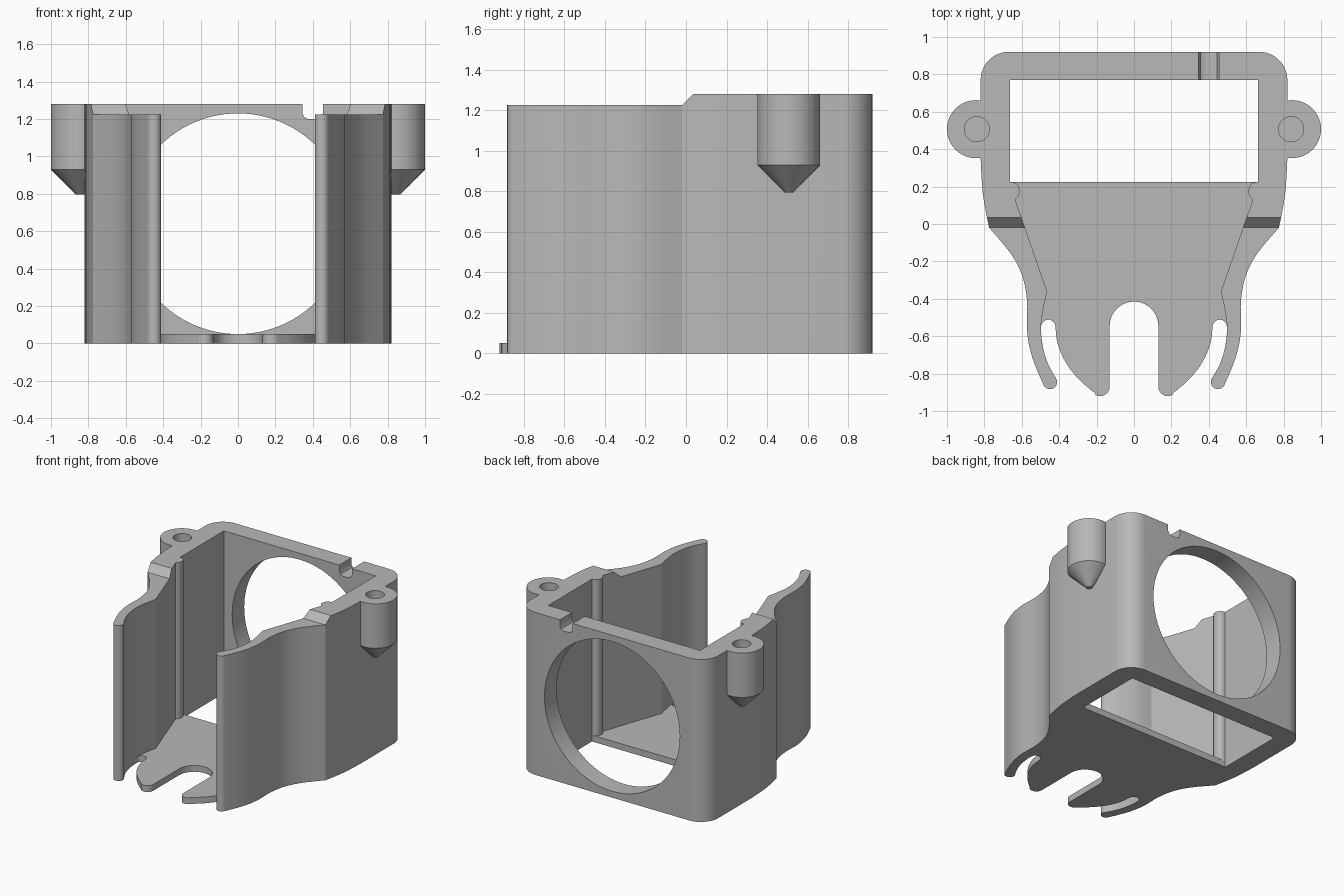
import bpy, bmesh
from math import sin, cos, pi, radians
from mathutils import Vector, Matrix

cube = bpy.data.objects.get("Cube")
if cube:
    bpy.data.objects.remove(cube, do_unlink=True)

grey = bpy.data.materials.new("plain grey plastic")
grey.use_nodes = True
colour = (0.48, 0.48, 0.48, 1)
grey.diffuse_color = colour
grey.node_tree.nodes["Principled BSDF"].inputs["Base Color"].default_value = colour


def arc(cx, cy, r, start, end, n=10):
    angles = [radians(start + (end - start) * i / n) for i in range(n + 1)]
    return [(cx + r * cos(a), cy + r * sin(a)) for a in angles]


def smooth_path(points, n=5):
    """Catmull-Rom curve through the points."""
    p = [Vector(q) for q in [points[0], *points, points[-1]]]
    out = []
    for a, b, c, d in zip(p, p[1:], p[2:], p[3:]):
        for i in range(n):
            t = i / n
            v = 0.5 * (2 * b + (c - a) * t + (2 * a - 5 * b + 4 * c - d) * t * t
                       + (3 * b - a - 3 * c + d) * t ** 3)
            out.append(tuple(v))
    return out + [points[-1]]


def mirrored(half):
    return half + [(-x, y) for x, y in reversed(half)]


def make_object(name, bm):
    bmesh.ops.remove_doubles(bm, verts=bm.verts, dist=0.0005)
    bmesh.ops.recalc_face_normals(bm, faces=bm.faces)
    mesh = bpy.data.meshes.new(name)
    bm.to_mesh(mesh)
    bm.free()
    mesh.materials.append(grey)
    obj = bpy.data.objects.new(name, mesh)
    bpy.context.collection.objects.link(obj)
    return obj


def prism(name, outline, low, high, axis="Z"):
    """Extrude an outline along Z (x, y), Y (x, z) or X (y, z)."""
    place = {"Z": lambda a, b: (a, b, low), "Y": lambda a, b: (a, low, b),
             "X": lambda a, b: (low, a, b)}[axis]
    step = {"Z": (0, 0, 1), "Y": (0, 1, 0), "X": (1, 0, 0)}[axis]
    bm = bmesh.new()
    face = bm.faces.new([bm.verts.new(place(a, b)) for a, b in outline])
    new = bmesh.ops.extrude_face_region(bm, geom=[face])["geom"]
    verts = [g for g in new if isinstance(g, bmesh.types.BMVert)]
    bmesh.ops.translate(bm, verts=verts, vec=Vector(step) * (high - low))
    return make_object(name, bm)


def lathe(name, x, y, profile, sides=48):
    """Stack of rings given as (radius, height), capped at both ends."""
    bm = bmesh.new()
    rings = [[bm.verts.new((x + r * cos(2 * pi * i / sides),
                            y + r * sin(2 * pi * i / sides), z))
              for i in range(sides)] for r, z in profile]
    for lower, upper in zip(rings, rings[1:]):
        for i in range(sides):
            j = (i + 1) % sides
            bm.faces.new((lower[i], lower[j], upper[j], upper[i]))
    bm.faces.new(rings[0])
    bm.faces.new(rings[-1])
    return make_object(name, bm)


def combine(target, tool, operation):
    tool.hide_render = True
    mod = target.modifiers.new(operation.lower(), "BOOLEAN")
    mod.operation, mod.object, mod.solver = operation, tool, "EXACT"
    bpy.context.view_layer.objects.active = target
    bpy.ops.object.modifier_apply(modifier=mod.name)
    bpy.data.objects.remove(tool, do_unlink=True)


# Wall: back corner, flared side, curved arm, rounded tip, then back up inside
outer = arc(0.67, 0.77, 0.15, 90, 0, 12)
outer += smooth_path([(0.82, 0.35), (0.808, 0.16), (0.775, -0.02)])
outer += smooth_path([(0.775, -0.02), (0.665, -0.15), (0.6, -0.27), (0.572, -0.41),
                      (0.572, -0.57), (0.545, -0.71), (0.484, -0.86)])
tip = arc(0.449, -0.845, 0.038, -25, -205, 10)
inner = smooth_path([(0.415, -0.829), (0.463, -0.74), (0.49, -0.64), (0.497, -0.545),
                     (0.484, -0.45), (0.465, -0.36)])
rib = smooth_path([(0.635, 0.13), (0.615, 0.155), (0.614, 0.19), (0.63, 0.217),
                   (0.662, 0.225)], 4)
wall = mirrored(outer + tip + inner + rib + [(0.662, 0.77)])
bracket = prism("bracket_body", wall, 0, 1.28)

# Floor plate with two front lobes and a round-ended central slot
lobe = smooth_path([(0.42, -0.55), (0.408, -0.64), (0.365, -0.74),
                    (0.295, -0.83), (0.205, -0.908)])
toe = arc(0.18, -0.87, 0.05, -55, -180, 8)
floor = [(0.72, 0.225), (0.72, 0.0), (0.53, -0.28), (0.53, -0.55)]
floor += arc(0.4585, -0.55, 0.0385, 0, 180, 10) + lobe + toe
floor += arc(0, -0.545, 0.13, 0, 86, 12)
combine(bracket, prism("floor_plate", mirrored(floor), 0, 0.05), "UNION")

# Side screw bosses with tapered undersides
for side in (-1, 1):
    boss = lathe("screw_boss", side * 0.845, 0.507,
                 [(0.02, 0.795), (0.155, 0.93), (0.155, 1.28)])
    combine(bracket, boss, "UNION")

# Blind screw holes
for side in (-1, 1):
    hole = lathe("screw_hole_cutter", side * 0.84, 0.507, [(0.067, 0.95), (0.067, 1.4)])
    combine(bracket, hole, "DIFFERENCE")

# Lowered front rim with a short ramp
rim = [(-1.1, 1.225), (-0.02, 1.225), (0.035, 1.28), (0.035, 1.4), (-1.1, 1.4)]
combine(bracket, prism("rim_cutter", rim, -1.2, 1.2, "X"), "DIFFERENCE")

# Large round opening in the back wall
opening = arc(0, 0.64, 0.59, 0, 360, 96)[:-1]
combine(bracket, prism("opening_cutter", opening, 0.7, 1.1, "Y"), "DIFFERENCE")

# Cable notch in the back rim
notch = [(0.345, 1.4), (0.345, 1.23), (0.355, 1.21), (0.375, 1.2), (0.425, 1.2),
         (0.445, 1.21), (0.455, 1.23), (0.455, 1.4)]
combine(bracket, prism("notch_cutter", notch, 0.7, 1.1, "Y"), "DIFFERENCE")

bpy.ops.object.select_all(action="DESELECT")
bracket.select_set(True)
bpy.context.view_layer.objects.active = bracket
bpy.ops.object.shade_smooth_by_angle(angle=radians(30))
